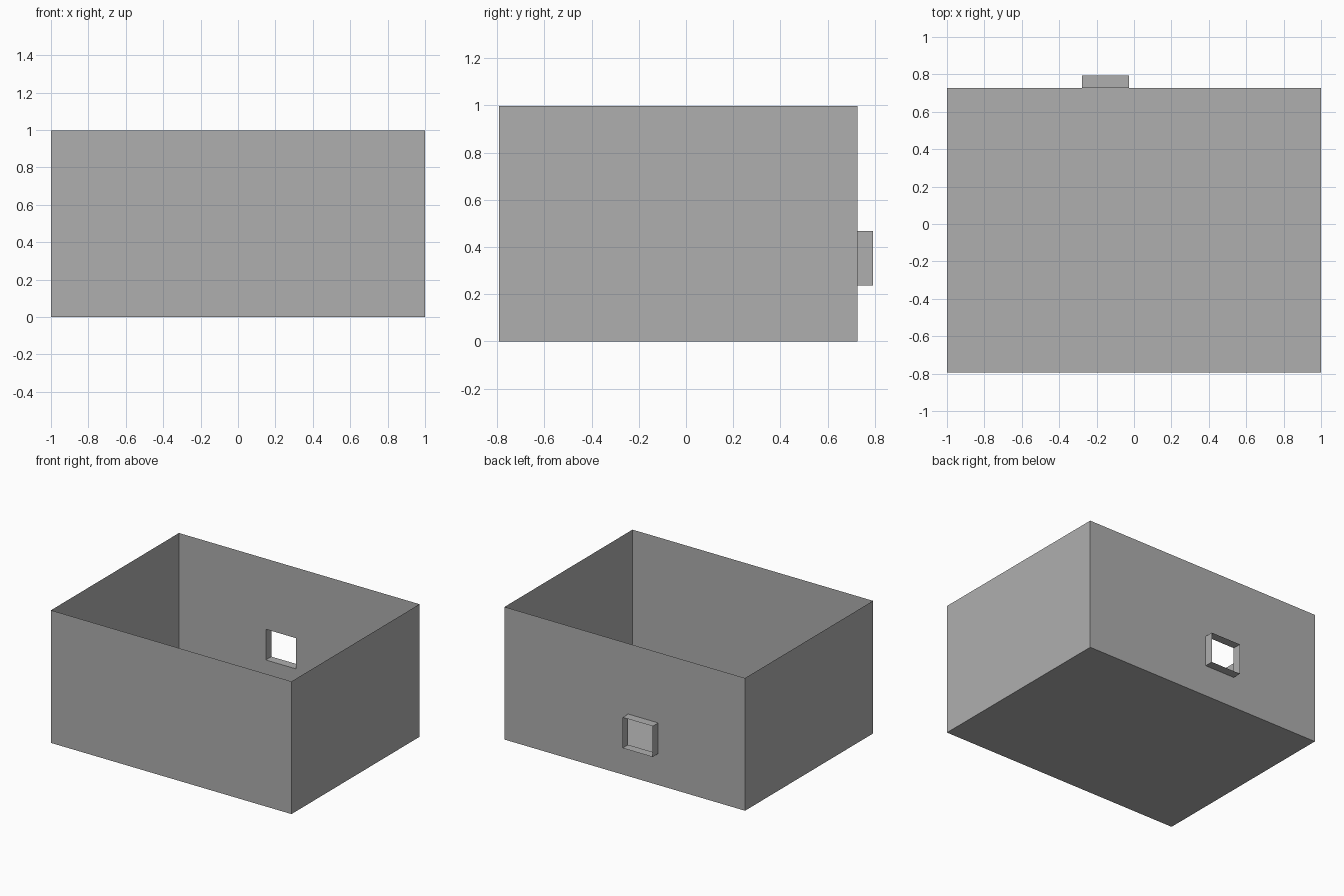
import bpy
import bmesh
from mathutils import Matrix, Vector

if "Cube" in bpy.data.objects:
    bpy.data.objects.remove(bpy.data.objects["Cube"], do_unlink=True)

# Single plain grey material
grey = bpy.data.materials.new("plain_grey")
grey.use_nodes = True
colour = (0.43, 0.43, 0.43, 1)
grey.diffuse_color = colour
grey.node_tree.nodes["Principled BSDF"].inputs["Base Color"].default_value = colour

FRONT, BACK, HEIGHT = -0.793, 0.727, 0.997
WIN_X, WIN_Z, SLEEVE_END = (-0.278, -0.028), (0.236, 0.467), 0.793

# Thin-walled box, open at the top
bm = bmesh.new()
size = Vector((2, BACK - FRONT, HEIGHT))
centre = Vector((0, (FRONT + BACK) / 2, HEIGHT / 2))
bmesh.ops.create_cube(bm, size=1, matrix=Matrix.Translation(centre) @ Matrix.Diagonal(size).to_4x4())
bmesh.ops.recalc_face_normals(bm, faces=bm.faces)
top = [f for f in bm.faces if f.normal.z > 0.9]
bmesh.ops.delete(bm, geom=top, context='FACES_ONLY')

# Rectangular opening in the back wall
opening = next(f for f in bm.faces if f.normal.y > 0.9)
bmesh.ops.inset_individual(bm, faces=[opening], thickness=0.2)
mid = opening.calc_center_median()
for v in opening.verts:
    v.co.x = WIN_X[v.co.x > mid.x]
    v.co.z = WIN_Z[v.co.z > mid.z]

# Short open sleeve standing out from the opening
sleeve = bmesh.ops.extrude_face_region(bm, geom=[opening])["geom"]
for v in (g for g in sleeve if isinstance(g, bmesh.types.BMVert)):
    v.co.y = SLEEVE_END
caps = [g for g in sleeve if isinstance(g, bmesh.types.BMFace)]
if opening.is_valid:
    caps.append(opening)
bmesh.ops.delete(bm, geom=caps, context='FACES_ONLY')

mesh = bpy.data.meshes.new("open_box")
bm.to_mesh(mesh)
bm.free()
mesh.materials.append(grey)
box = bpy.data.objects.new("open_box", mesh)
bpy.context.collection.objects.link(box)
